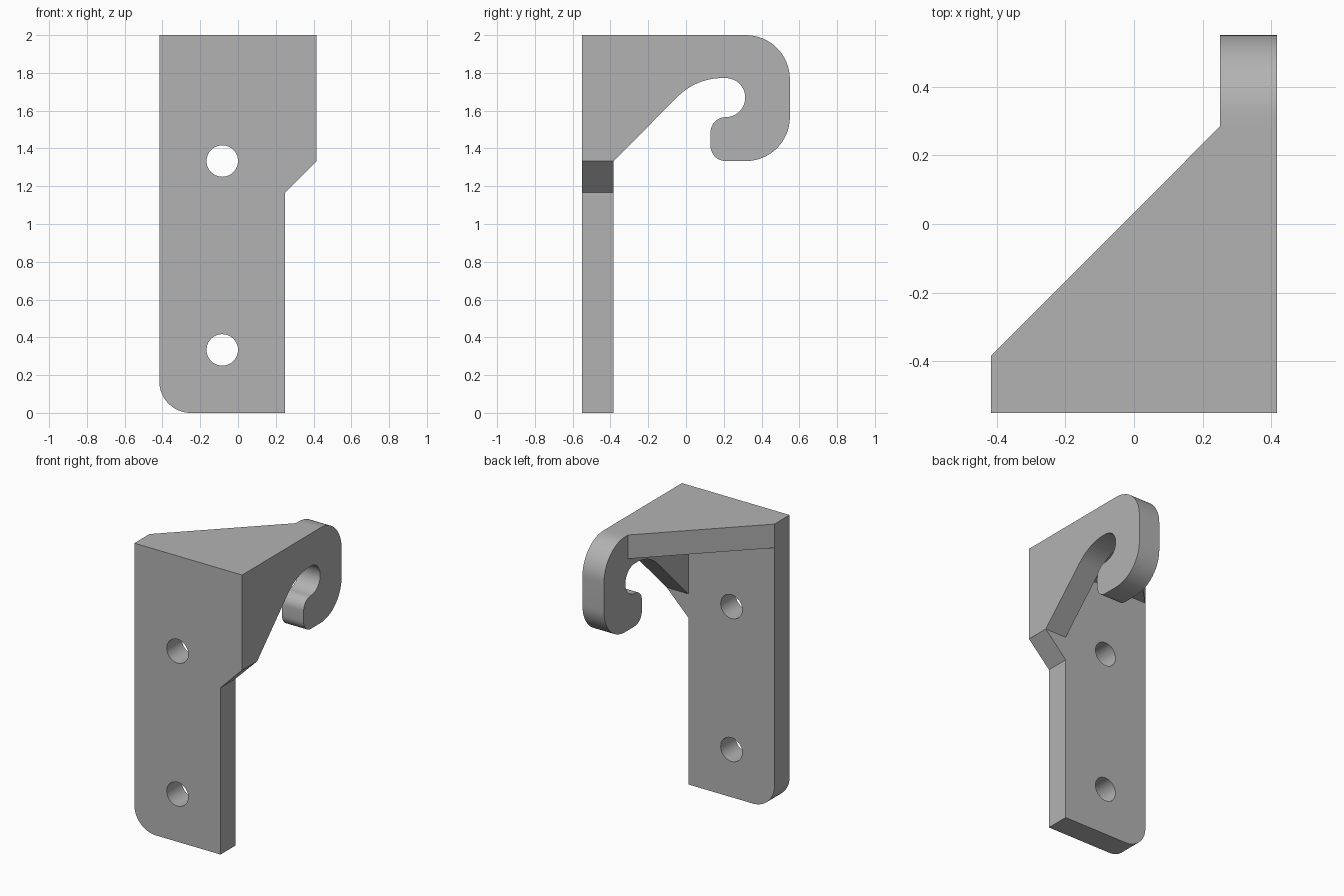
import bpy, bmesh, math
from mathutils import Vector

cube = bpy.data.objects.get("Cube")
if cube:
    bpy.data.objects.remove(cube, do_unlink=True)

W, H, D = 0.4167, 2.0, 0.55      # half width, height, half depth
T = 0.1667                       # wall thickness
BACK = -D + T                    # rear face of the wall plate
INNER = W - T                    # inner face of the hook arm

paint = bpy.data.materials.new("plain grey")
paint.use_nodes = True
paint.diffuse_color = (0.45, 0.45, 0.45, 1)
paint.node_tree.nodes["Principled BSDF"].inputs["Base Color"].default_value = (0.45, 0.45, 0.45, 1)


def arc(cx, cy, r, start, end, steps=16):
    """Points along an arc, angles in degrees."""
    angles = [math.radians(start + (end - start) * i / steps) for i in range(steps + 1)]
    return [(cx + r * math.cos(a), cy + r * math.sin(a)) for a in angles]


def prism(name, outline, place, lo, hi):
    """Extrude a 2D outline from lo to hi; place(u, v, depth) gives the 3D point."""
    bm = bmesh.new()
    face = bm.faces.new([bm.verts.new(place(u, v, lo)) for u, v in outline])
    grown = bmesh.ops.extrude_face_region(bm, geom=[face])["geom"]
    shift = Vector(place(0, 0, hi)) - Vector(place(0, 0, lo))
    bmesh.ops.translate(bm, vec=shift, verts=[g for g in grown if isinstance(g, bmesh.types.BMVert)])
    bmesh.ops.recalc_face_normals(bm, faces=bm.faces)
    mesh = bpy.data.meshes.new(name)
    bm.to_mesh(mesh)
    bm.free()
    mesh.materials.append(paint)
    obj = bpy.data.objects.new(name, mesh)
    bpy.context.collection.objects.link(obj)
    return obj


def combine(target, other, operation):
    """Apply a boolean and discard the second object."""
    bpy.context.view_layer.objects.active = target
    mod = target.modifiers.new(operation, "BOOLEAN")
    mod.operation, mod.object, mod.solver = operation, other, "EXACT"
    bpy.ops.object.modifier_apply(modifier=mod.name)
    bpy.data.objects.remove(other, do_unlink=True)


def front(u, v, d): return (u, d, v)
def side(u, v, d): return (d, u, v)
def flat(u, v, d): return (u, v, d)


# Wall plate with one rounded lower corner and a stepped edge
plate = prism("wall_bracket", [(-W, H)] + arc(-W + T, T, T, 180, 270)
              + [(INNER, 0), (INNER, H / 2 + T), (W, H / 2 + 2 * T), (W, H)], front, -D, BACK)

# Triangular top shelf
shelf = prism("top_shelf", [(-W, -D), (W, -D), (W, BACK + 4 * T), (INNER, BACK + 4 * T), (-W, BACK)],
              flat, H - T, H)

# Hook arm with a curled, blunt tip
low = H - 4 * T
hook_outline = ([(-D, H), (-D, low), (BACK, low)]
                + arc(0.1925, 1.4395, 0.333, 135, 90)
                + arc(0.21, 1.669, 0.1035, 90, -90, 24)
                + arc(0.21, 1.4855, 0.08, 90, 180, 10)
                + arc(0.21, low + 0.08, 0.08, 180, 270, 10)
                + arc(D - 0.233, low + 0.233, 0.233, -90, 0)
                + arc(D - 0.233, H - 0.233, 0.233, 0, 90))
hook = prism("hook_arm", hook_outline, side, INNER, W)

combine(plate, shelf, "UNION")
combine(plate, hook, "UNION")

# Screw holes
for z in (2 * T, H / 2 + 2 * T):
    hole = prism("screw_hole", arc(-T / 2, z, T / 2, 0, 360, 40)[:-1], front, -D - 0.1, BACK + 0.1)
    combine(plate, hole, "DIFFERENCE")

# Smooth curves, crisp edges
bpy.ops.object.select_all(action="DESELECT")
plate.select_set(True)
bpy.context.view_layer.objects.active = plate
bpy.ops.object.shade_smooth_by_angle(angle=math.radians(25))
